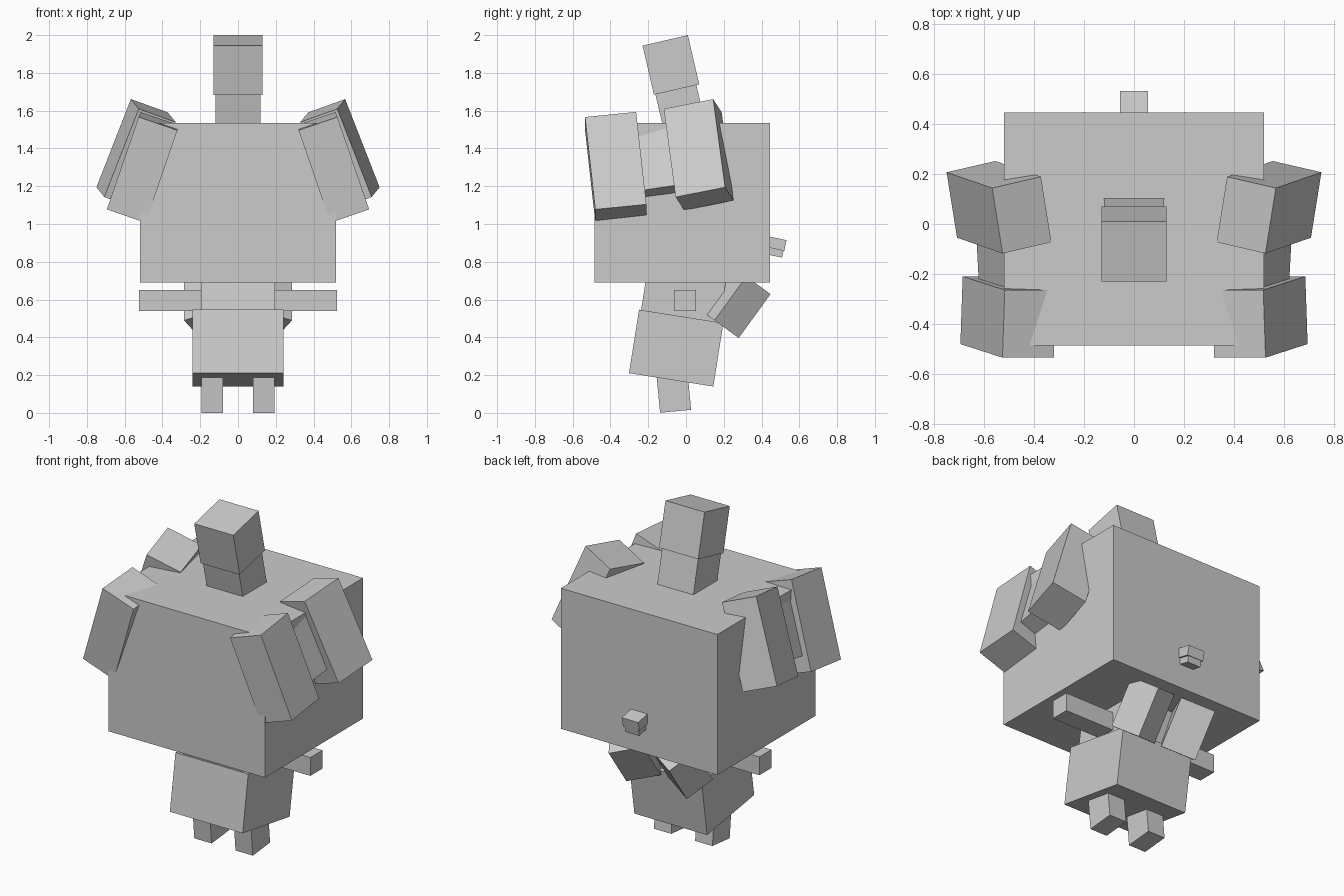
import bpy
from math import radians
from mathutils import Matrix, Euler, Vector

cube = bpy.data.objects.get("Cube")
if cube:
    bpy.data.objects.remove(cube, do_unlink=True)

grey = bpy.data.materials.new("plain_grey")
grey.use_nodes = True
grey.diffuse_color = (0.6, 0.6, 0.6, 1)
grey.node_tree.nodes["Principled BSDF"].inputs["Base Color"].default_value = (0.6, 0.6, 0.6, 1)


def box(name, center, size, turn=(0, 0, 0)):
    """Flat-faced box, turned by XYZ angles in degrees."""
    bpy.ops.mesh.primitive_cube_add(size=1)
    obj = bpy.context.object
    obj.name = obj.data.name = name
    rot = Euler([radians(a) for a in turn]).to_matrix().to_4x4()
    obj.data.transform(Matrix.Translation(Vector(center)) @ rot @ Matrix.Diagonal((*size, 1)))
    obj.data.materials.append(grey)
    return obj


def pair(name, center, size, turn=(0, 0, 0)):
    """The same box on both sides of the body."""
    x, y, z = center
    a, b, c = turn
    box("left_" + name, center, size, turn)
    box("right_" + name, (-x, y, z), size, (a, -b, -c))


# Trunk and head
box("body", (0, -0.02, 1.112), (1.04, 0.93, 0.845))
box("neck", (0, -0.03, 1.61), (0.24, 0.222, 0.28), (13, 0, 0))
box("head", (0, -0.08, 1.842), (0.26, 0.246, 0.267), (13, 0, 0))

# Lower body and legs
box("waist", (0, -0.015, 0.61), (0.39, 0.42, 0.26), (-9, 0, 0))
box("hips", (0, -0.052, 0.343), (0.484, 0.452, 0.34), (-9, 0, 0))
pair("leg", (0.137, -0.067, 0.133), (0.115, 0.165, 0.25), (5.5, 0, 0))
pair("side_bar", (0.31, -0.005, 0.595), (0.43, 0.115, 0.11))

# Shoulder blocks
pair("front_shoulder", (0.503, -0.372, 1.3), (0.217, 0.272, 0.52), (6, -19, 0))
pair("middle_shoulder", (0.475, -0.14, 1.32), (0.2, 0.3, 0.34), (9, -19, -6))
pair("back_shoulder", (0.54, 0.067, 1.367), (0.212, 0.27, 0.505), (11.7, -19.3, -13))

# Rear blocks under the body
pair("rear_block", (0.155, 0.261, 0.587), (0.2, 0.18, 0.287), (-32.6, 16.1, 23.4))

# Small stub on the back
box("back_stub_top", (0, 0.46, 0.9), (0.11, 0.135, 0.058), (-12, 0, 0))
box("back_stub_base", (0, 0.452, 0.857), (0.09, 0.125, 0.045), (-12, 0, 0))
